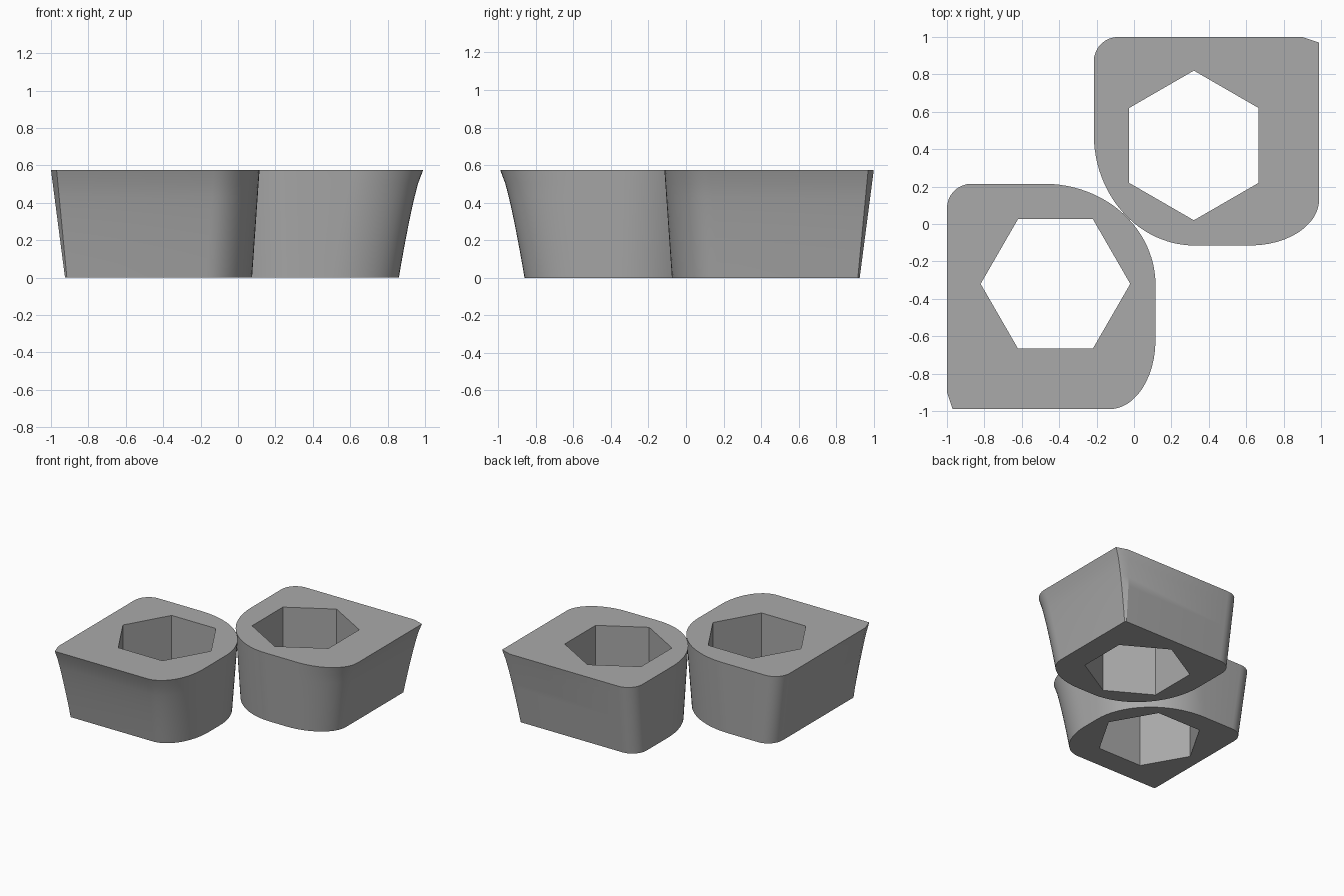
import bpy, bmesh, math

if "Cube" in bpy.data.objects:
    bpy.data.objects.remove(bpy.data.objects["Cube"])

H = 0.575            # block height
LAYERS = 8           # loft steps between bottom and top
HEX_C, HEX_R = (-0.42, -0.32), 0.40

grey = bpy.data.materials.new("plain_grey")
grey.diffuse_color = (0.40, 0.40, 0.40, 1)
grey.use_nodes = True
grey.node_tree.nodes["Principled BSDF"].inputs["Base Color"].default_value = grey.diffuse_color


def arc(cx, cy, rx, ry, a0, a1, n):
    """Points along an elliptical quarter, angles in degrees."""
    return [(cx + rx * math.cos(math.radians(a0 + (a1 - a0) * i / n)),
             cy + ry * math.sin(math.radians(a0 + (a1 - a0) * i / n)))
            for i in range(n + 1)]


def outline(s):
    """Outer section; s = 0 at the top rim, 1 at the base."""
    x0, x1 = -1 + 0.075 * s, 0.115 - 0.04 * s
    y0, y1 = -0.99 + 0.13 * s ** 0.75, 0.215 - 0.015 * s
    pts = [(x0, y0 + 0.09 - 0.08 * s), (x0 + 0.03 - 0.02 * s, y0)]      # chamfered corner
    pts += arc(x1 - 0.245, y0 + 0.37, 0.245, 0.37, -90, 0, 12)          # long fillet
    pts += arc(x1 - 0.595, y1 - 0.54, 0.595, 0.54, 0, 90, 24)           # broad round
    pts += arc(x0 + 0.13, y1 - 0.13, 0.13, 0.13, 90, 180, 8)            # small fillet
    return pts


def hexagon(s):
    return [(HEX_C[0] + HEX_R * math.cos(math.pi / 3 * i),
             HEX_C[1] + HEX_R * math.sin(math.pi / 3 * i)) for i in range(6)]


def loft(bm, section, steps, place):
    """Skin a section from base to rim; return the end edge loops."""
    rings = []
    for k in range(steps + 1):
        t = k / steps
        rings.append([bm.verts.new((*place(x, y), H * t)) for x, y in section(1 - t)])
    n = len(rings[0])
    for lo, hi in zip(rings, rings[1:]):
        for i in range(n):
            j = (i + 1) % n
            bm.faces.new((lo[i], lo[j], hi[j], hi[i]))
    return [[bm.edges.get((r[i], r[(i + 1) % n])) for i in range(n)]
            for r in (rings[0], rings[-1])]


def block(name, place):
    bm = bmesh.new()
    outer = loft(bm, outline, LAYERS, place)
    inner = loft(bm, hexagon, 1, place)
    # flat ring-shaped caps around the hexagonal hole
    for a, b in zip(outer, inner):
        bmesh.ops.triangle_fill(bm, use_beauty=True, edges=a + b)
    bmesh.ops.recalc_face_normals(bm, faces=bm.faces[:])
    me = bpy.data.meshes.new(name)
    bm.to_mesh(me)
    bm.free()
    me.materials.append(grey)
    ob = bpy.data.objects.new(name, me)
    bpy.context.collection.objects.link(ob)
    bpy.ops.object.select_all(action='DESELECT')
    ob.select_set(True)
    bpy.context.view_layer.objects.active = ob
    bpy.ops.object.shade_smooth_by_angle(angle=math.radians(20))


# two blocks mirrored across the diagonal
block("left_block", lambda x, y: (x, y))
block("right_block", lambda x, y: (-y, -x))
